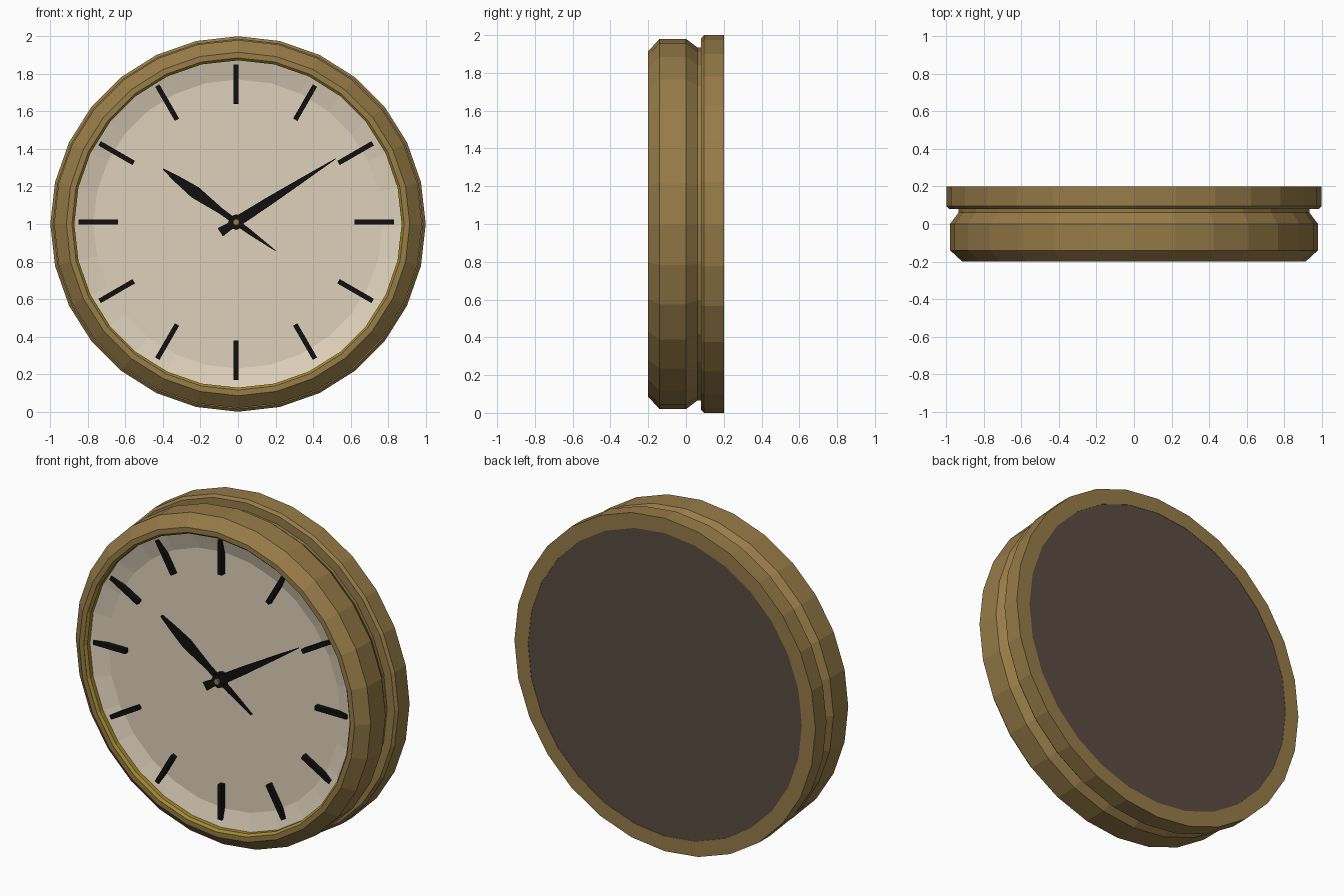
import bpy, bmesh, math
from mathutils import Matrix, Vector

cube = bpy.data.objects.get("Cube")
if cube:
    bpy.data.objects.remove(cube, do_unlink=True)

SIDES = 28
CENTRE = Vector((-0.01, 0, 1.01))   # pivot of the hands and dial marks


def material(name, rgb):
    m = bpy.data.materials.new(name)
    m.use_nodes = True
    m.diffuse_color = (*rgb, 1)
    bsdf = m.node_tree.nodes["Principled BSDF"]
    bsdf.inputs["Base Color"].default_value = (*rgb, 1)
    bsdf.inputs["Roughness"].default_value = 0.7
    return m


BRASS = material("aged brass", (0.31, 0.20, 0.065))
YELLOW = material("bright brass", (0.36, 0.25, 0.03))
CREAM = material("cream dial", (0.74, 0.64, 0.50))
BROWN = material("dark brown backing", (0.105, 0.07, 0.055))
BLACK = material("black", (0.005, 0.005, 0.005))


def finish(bm, name, mat):
    bmesh.ops.remove_doubles(bm, verts=bm.verts, dist=1e-5)
    bmesh.ops.recalc_face_normals(bm, faces=bm.faces)
    mesh = bpy.data.meshes.new(name)
    bm.to_mesh(mesh)
    bm.free()
    mesh.materials.append(mat)
    obj = bpy.data.objects.new(name, mesh)
    bpy.context.collection.objects.link(obj)
    return obj


def lathe(name, profile, mat, sides=SIDES, centre=Vector((0, 0, 1))):
    """Spin a closed (radius, y) profile about the front-back axis."""
    bm = bmesh.new()
    verts = [bm.verts.new((r, y, 0)) for r, y in profile]
    edges = [bm.edges.new((a, b)) for a, b in zip(verts, verts[1:] + verts[:1])]
    bmesh.ops.spin(bm, geom=verts + edges, cent=(0, 0, 0), axis=(0, 1, 0),
                   angle=math.tau, steps=sides)
    bmesh.ops.remove_doubles(bm, verts=bm.verts, dist=1e-5)
    bmesh.ops.translate(bm, verts=bm.verts, vec=centre)
    return finish(bm, name, mat)


def plate(name, half_outline, y_front, y_back, clock_angle, mat):
    """Extrude a mirrored (length, half width) outline, turned clockwise from 12."""
    right = [(w, l) for l, w in half_outline]
    left = [(-w, l) for w, l in reversed(right) if w > 0]
    bm = bmesh.new()
    face = bm.faces.new([bm.verts.new((x, y_front, z)) for x, z in right + left])
    ext = bmesh.ops.extrude_face_region(bm, geom=[face], use_keep_orig=True)
    moved = [v for v in ext["geom"] if isinstance(v, bmesh.types.BMVert)]
    bmesh.ops.translate(bm, verts=moved, vec=(0, y_back - y_front, 0))
    turn = Matrix.Translation(CENTRE) @ Matrix.Rotation(clock_angle, 4, 'Y')
    bmesh.ops.transform(bm, matrix=turn, verts=bm.verts)
    return finish(bm, name, mat)


# Case: front bezel, inner trim, rear ring
lathe("front_bezel", [(0.885, -0.2), (0.915, -0.2), (0.98, -0.14), (0.98, 0),
                      (0.935, 0.06), (0.935, 0.1), (0.885, 0.1)], BRASS)
lathe("bezel_trim", [(0.872, -0.185), (0.886, -0.2), (0.886, -0.1),
                     (0.872, -0.1)], YELLOW)
lathe("rear_ring", [(0.91, 0.08), (0.985, 0.08), (1, 0.095), (1, 0.2),
                    (0.91, 0.2)], BRASS)

# Dial with a raised edge, and the back panel
lathe("dial", [(0, -0.13), (0.77, -0.13), (0.875, -0.16), (0.875, 0), (0, 0)], CREAM)
lathe("back_panel", [(0, 0.1), (0.915, 0.1), (0.915, 0.198), (0, 0.198)], BROWN)

# Twelve hour marks
for i in range(12):
    plate(f"hour_mark_{i + 1}", [(0.63, 0.013), (0.84, 0.013)],
          -0.16, -0.125, math.tau * (i + 1) / 12, BLACK)

# Hands: each has a short counterweight tail
plate("hour_hand", [(-0.26, 0.002), (-0.08, 0.014), (0.1, 0.016), (0.27, 0.033),
                    (0.38, 0.02), (0.48, 0.004)],
      -0.165, -0.15, math.radians(-54), BLACK)
plate("minute_hand", [(-0.1, 0.026), (-0.04, 0.02), (0, 0.028), (0.2, 0.023),
                      (0.42, 0.013), (0.63, 0.002)],
      -0.18, -0.167, math.radians(57.5), BLACK)

# Pivot holding the hands
lathe("hand_pivot", [(0, -0.178), (0.042, -0.178), (0.042, -0.125), (0, -0.125)],
      BLACK, 8, CENTRE)
lathe("pivot_cap", [(0, -0.192), (0.018, -0.192), (0.018, -0.17), (0, -0.17)],
      BRASS, 8, CENTRE)
